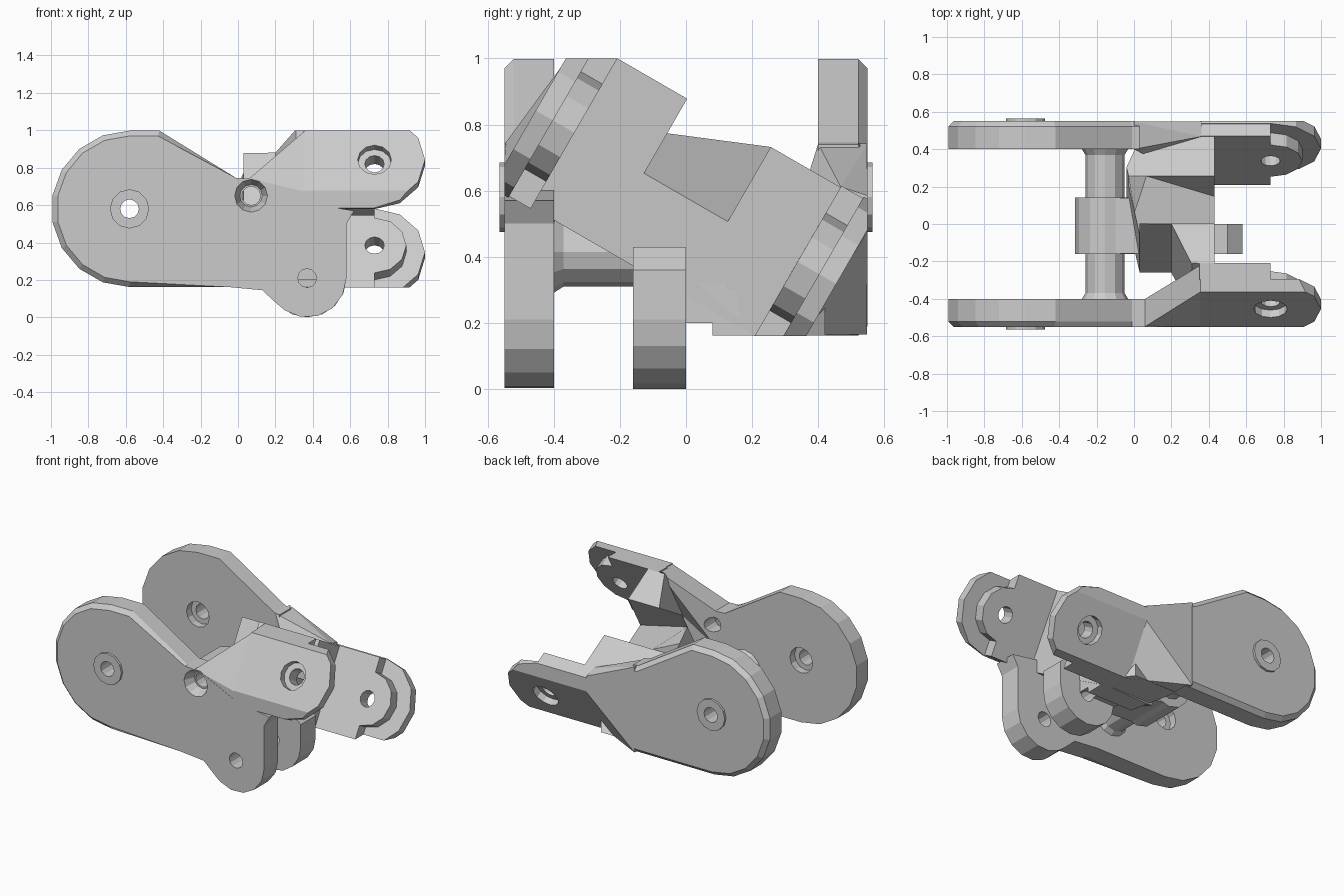
import bpy, bmesh
from math import cos, sin, radians, pi
from mathutils import Matrix

if "Cube" in bpy.data.objects:
    bpy.data.objects.remove(bpy.data.objects["Cube"])

STRAIGHT = Matrix.Identity(4)
# the right-hand fork is turned 30 degrees about the long axis
TILT = Matrix.Translation((0, 0, .58)) @ Matrix.Rotation(radians(-30), 4, 'X')


def make(name, bm, frame=STRAIGHT):
    bm.transform(frame)
    bmesh.ops.recalc_face_normals(bm, faces=bm.faces)
    me = bpy.data.meshes.new(name)
    bm.to_mesh(me)
    bm.free()
    ob = bpy.data.objects.new(name, me)
    bpy.context.collection.objects.link(ob)
    return ob


def prism(name, pts, y0, y1, frame=STRAIGHT, chamfer=0):
    """Extrude an (x, z) outline from y0 to y1; chamfer the y0 rim where x < 0.1."""
    bm = bmesh.new()
    face = bm.faces.new([bm.verts.new((x, y0, z)) for x, z in pts])
    ret = bmesh.ops.extrude_face_region(bm, geom=[face], use_keep_orig=True)
    for v in ret['geom']:
        if isinstance(v, bmesh.types.BMVert):
            v.co.y = y1
    bmesh.ops.recalc_face_normals(bm, faces=bm.faces)
    if chamfer:
        rim = [e for e in bm.edges if all(abs(v.co.y - y0) < 1e-5 for v in e.verts)
               and max(v.co.x for v in e.verts) < .1]
        bmesh.ops.bevel(bm, geom=rim, offset=chamfer, segments=1, affect='EDGES')
    return make(name, bm, frame)


def slab(name, pts, z0, z1, frame=STRAIGHT):
    """Extrude an (x, y) plan from z0 to z1."""
    swap = Matrix(((1, 0, 0, 0), (0, 0, 1, 0), (0, 1, 0, 0), (0, 0, 0, 1)))
    return prism(name, pts, z0, z1, frame @ swap)


def hull(name, pts):
    """Convex blend between two cross-sections."""
    bm = bmesh.new()
    for p in pts:
        bm.verts.new(p)
    bmesh.ops.convex_hull(bm, input=bm.verts)
    return make(name, bm)


def arc(cx, cz, r, a0, a1, n):
    return [(cx + r * cos(radians(a0 + (a1 - a0) * i / n)),
             cz + r * sin(radians(a0 + (a1 - a0) * i / n))) for i in range(n + 1)]


def rod(name, x, z, y0, y1, r0, r1=None, frame=STRAIGHT, n=12):
    """Cylinder or cone along y, radius r0 at y0."""
    r1 = r0 if r1 is None else r1
    bm = bmesh.new()
    bmesh.ops.create_cone(bm, cap_ends=True, segments=n, radius1=r1, radius2=r0, depth=y1 - y0)
    place = Matrix.Translation((x, (y0 + y1) / 2, z)) @ Matrix.Rotation(pi / 2, 4, 'X')
    return make(name, bm, frame @ place)


def boolean(ob, other, op):
    for solver in ('MANIFOLD', 'EXACT'):
        m = ob.modifiers.new("bool", 'BOOLEAN')
        m.operation, m.solver, m.object = op, solver, other
        dg = bpy.context.evaluated_depsgraph_get()
        me = bpy.data.meshes.new_from_object(ob.evaluated_get(dg))
        ob.modifiers.clear()
        if len(me.polygons) and len(me.polygons) != len(ob.data.polygons):
            break
    ob.data = me
    bpy.data.objects.remove(other)


def clip(ob):
    box = prism("clip", [(-2, .16), (2, .16), (2, 1), (-2, 1)], -.55, .55)
    boolean(ob, box, 'INTERSECT')
    return ob


# side plates: round left end, neck in the middle
round_end = arc(-.58, .58, .418, 90, 270, 9)
front = prism("bracket_frame", [(-.42, .998)] + round_end
              + [(-.05, .162), (.13, .145), (.2, .08)]
              + arc(.37, .21, .21, 235, 360, 5)
              + [(.58, .5), (.62, .57), (.37, .61), (.1, .74), (-.01, .745)],
              -.55, -.4, chamfer=.028)
back = prism("back_plate", [(-.42, .998)] + round_end
             + [(.03, .163), (.03, .74), (-.01, .745)],
             .55, .4, chamfer=.028)

# tilted fork arms: outer slab plus inner stepped pad
tip = arc(.73, 0, .27, -90, 90, 6)
pad_tip = [(.73, -.265)] + arc(.73, 0, .17, -90, 90, 6) + [(.73, .265)]
parts = []
for side, s in (("upper", -1), ("lower", 1)):
    parts += [
        clip(prism(side + "_arm", [(.355, -.27)] + tip + [(.355, .27)], s * .525, s * .465, TILT)),
        clip(prism(side + "_pad", [(.35, -.265)] + pad_tip + [(.35, .265)], s * .466, s * .39, TILT)),
    ]
# blends that twist from each plate into its arm
parts += [
    hull("front_blend", [(.06, y, z) for y in (-.548, -.4) for z in (.5, .742)]
         + [(.36, y, z) for y, z in ((-.36, .999), (-.217, .999), (-.549, .672), (-.549, .6),
                                    (-.47, .555))]),
    hull("back_blend", [(.0, y, z) for y in (.548, .4) for z in (.165, .742)]
         + [(.36, y, z) for y, z in ((.36, .161), (.217, .161), (.549, .478), (.549, .585),
                                    (.468, .612))]),
]

# tilted web between the arms; its notch floor rises toward the left
web = slab("web", [(.43, -.4), (.43, .4), (.04, .4), (-.04, .2), (.03, -.148), (.2, -.15),
                   (.31, -.4)], -.26, .26, TILT)
notch = prism("notch", [(.6, -.06), (.6, .6), (-.5, .6), (-.5, .324)], -.146, .146, TILT)
boolean(web, notch, 'DIFFERENCE')
parts.append(clip(web))

# flat underside, hinge lug, centre core and cross rod
parts += [
    slab("underside", [(.428, .08), (.428, .3), (.34, .42), (.02, .42), (.09, .08)], .162, .3),
    slab("lug_root", [(.427, -.05), (.427, .12), (.15, .12), (.15, -.05)], .2, .32),
    prism("hinge_lug", arc(.37, .21, .21, 180, 360, 8) + [(.58, .36), (.5, .43), (.16, .43)],
          -.16, 0),
    prism("core", [(-.2, .27), (.2, .25), (.42, .31), (.42, .48), (.2, .56), (-.2, .56)],
          -.158, .14),
    rod("core_eye", -.155, .415, -.16, .142, .16),
    rod("cross_rod", -.155, .415, -.42, .42, .105),
    rod("front_flare", -.155, .415, -.41, -.37, .13, .105),
    rod("back_flare", -.155, .415, .37, .41, .105, .13),
    # raised washers outside the left pivot
    rod("front_washer", -.58, .58, -.565, -.5, .105),
    rod("back_washer", -.58, .58, .5, .565, .105),
]

for p in [back] + parts:
    boolean(front, p, 'UNION')

# pivot holes and countersinks
holes = [
    rod("h", -.58, .58, -.7, .7, .05),
    rod("h", -.58, .58, -.45, .45, .085),
    rod("h", .37, .21, -.7, .03, .05),
    rod("h", .37, .21, -.56, -.48, .092, .06),
    rod("h", .07, .65, -.7, -.3, .05),
    rod("h", .07, .65, -.56, -.48, .092, .06),
    rod("h", .73, 0, -.7, .7, .052, frame=TILT),
    rod("h", .73, 0, -.6, -.48, .09, frame=TILT),
    rod("h", .73, 0, .48, .6, .09, frame=TILT),
]
for h in holes:
    boolean(front, h, 'DIFFERENCE')
